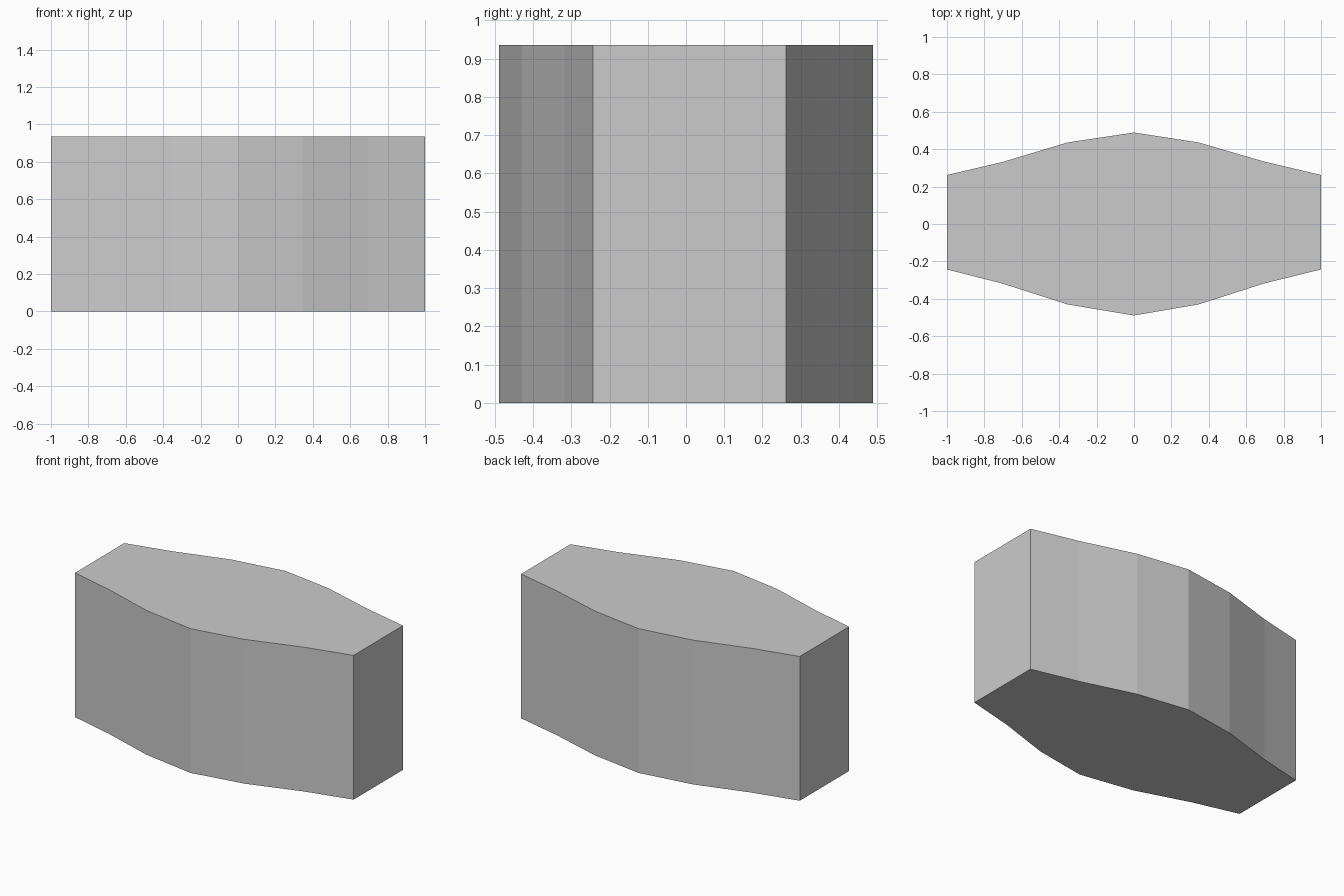
import bpy, bmesh

if "Cube" in bpy.data.objects:
    bpy.data.objects.remove(bpy.data.objects["Cube"])

HEIGHT = 0.936

# Plan outline: front edge left to right, then back edge right to left
front = [(-1, -0.243), (-0.705, -0.318), (-0.355, -0.43), (0, -0.489),
         (0.345, -0.43), (0.695, -0.318), (1, -0.243)]
back = [(1, 0.262), (0.695, 0.334), (0.345, 0.436), (0, 0.489),
        (-0.355, 0.436), (-0.705, 0.331), (-1, 0.262)]

# Extrude the outline into a flat-sided solid
bm = bmesh.new()
base = bm.faces.new([bm.verts.new((x, y, 0)) for x, y in front + back])
top = bmesh.ops.extrude_face_region(bm, geom=[base], use_keep_orig=True)
bmesh.ops.translate(bm, vec=(0, 0, HEIGHT),
                    verts=[v for v in top["geom"] if isinstance(v, bmesh.types.BMVert)])
bmesh.ops.recalc_face_normals(bm, faces=bm.faces)

mesh = bpy.data.meshes.new("bowed_block")
bm.to_mesh(mesh)
bm.free()
bpy.context.collection.objects.link(bpy.data.objects.new("bowed_block", mesh))
